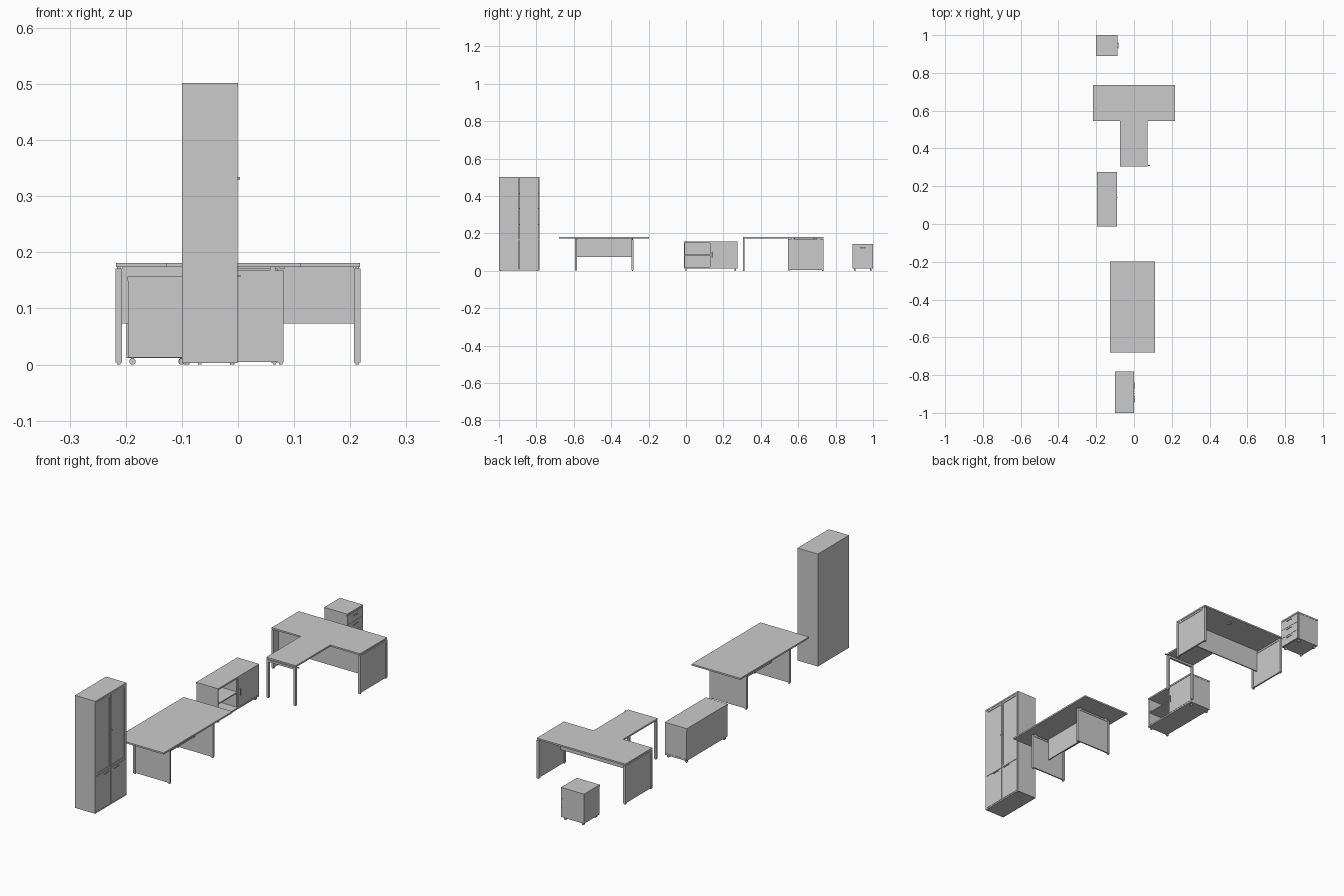
import bpy
from math import pi

if "Cube" in bpy.data.objects:
    bpy.data.objects.remove(bpy.data.objects["Cube"])


def box(name, x0, x1, y0, y1, z0, z1, bevel=0.0):
    bpy.ops.mesh.primitive_cube_add(size=1, location=((x0 + x1) / 2, (y0 + y1) / 2, (z0 + z1) / 2))
    o = bpy.context.object
    o.name = name
    o.scale = (x1 - x0, y1 - y0, z1 - z0)
    bpy.ops.object.transform_apply(location=False, rotation=False, scale=True)
    if bevel:
        m = o.modifiers.new("soft_edge", 'BEVEL')
        m.width, m.segments = bevel, 1
    return o


def cyl(name, r, h, loc, axis='z', sides=16):
    rot = {'x': (0, pi / 2, 0), 'y': (pi / 2, 0, 0), 'z': (0, 0, 0)}[axis]
    bpy.ops.mesh.primitive_cylinder_add(vertices=sides, radius=r, depth=h, location=loc, rotation=rot)
    bpy.context.object.name = name
    bpy.ops.object.shade_smooth_by_angle()


def handle(name, x, y, z, length, axis):
    # bar pull standing off a +x face on two posts
    cyl(name + "_bar", 0.0012, length, (x + 0.0045, y, z), axis, 10)
    for s in (-1, 1):
        d = s * length * 0.4
        py, pz = (y + d, z) if axis == 'y' else (y, z + d)
        cyl(name + "_post", 0.001, 0.005, (x + 0.002, py, pz), 'x', 8)


def casters(name, xs, ys, top):
    for x in xs:
        for y in ys:
            for s in (-1, 1):
                cyl(name + "_caster_wheel", 0.0055, 0.003, (x, y + s * 0.0025, 0.0055), 'y')
            box(name + "_caster_fork", x - 0.002, x + 0.002, y - 0.001, y + 0.001, 0.005, top)


def leg_frame(name, along, u0, u1, v0, v1, top):
    # panel leg: two posts and a top rail around a thinner panel
    # u runs along the leg (x or y), v is its thickness
    def part(n, a, b, c, d, z0, z1):
        if along == 'x':
            box(name + n, a, b, c, d, z0, z1)
        else:
            box(name + n, c, d, a, b, z0, z1)
    w = 0.010
    for a in (u0, u1 - w):
        part("_post", a, a + w, v0, v1, 0.004, top)
        part("_foot", a + 0.002, a + w - 0.002, v0 + 0.002, v1 - 0.002, 0, 0.004)
    part("_rail", u0 + w, u1 - w, v0, v1, top - 0.008, top)
    part("_panel", u0 + w, u1 - w, v0 + 0.002, v1 - 0.002, 0.005, top - 0.008)


# Tall cabinet
cx0, cy0, cy1 = -0.10, -1.0, -0.782
t = 0.005
box("cabinet_back", cx0, cx0 + 0.003, cy0 + t, cy1 - t, 0.008, 0.495)
for y in (cy0, cy1 - t):
    box("cabinet_side", cx0, -0.001, y, y + t, 0.003, 0.495)
box("cabinet_top", cx0, 0.0, cy0, cy1, 0.495, 0.502)
box("cabinet_base", cx0, -0.001, cy0 + t, cy1 - t, 0.003, 0.009)
box("cabinet_middle_shelf", cx0 + 0.003, -0.008, cy0 + t, cy1 - t, 0.163, 0.169)
for z in (0.245, 0.33, 0.41):
    box("cabinet_shelf", cx0 + 0.003, -0.012, cy0 + t, cy1 - t, z, z + 0.005)
for x in (cx0 + 0.01, -0.01):
    for y in (cy0 + 0.01, cy1 - 0.01):
        cyl("cabinet_foot", 0.004, 0.003, (x, y, 0.0015))
ym = (cy0 + cy1) / 2
for s in (-1, 1):
    a, b = sorted((ym + s * 0.0006, ym + s * 0.1035))
    box("lower_door", -0.006, -0.0005, a, b, 0.010, 0.166)
    handle("lower_door_handle", -0.0005, ym + s * 0.035, 0.158, 0.036, 'y')
    # upper framed door with recessed pane
    z0, z1, w = 0.168, 0.494, 0.009
    for p in (a, b - w):
        box("upper_door_stile", -0.006, -0.0005, p, p + w, z0, z1)
    for p in (z0, z1 - w):
        box("upper_door_rail", -0.006, -0.0005, a + w, b - w, p, p + w)
    box("upper_door_pane", -0.005, -0.003, a + w, b - w, z0 + w, z1 - w)
    cyl("upper_door_knob", 0.0025, 0.005, (0.001, ym + s * 0.006, 0.332), 'x')

# Meeting table
box("table_top", -0.128, 0.111, -0.68, -0.198, 0.174, 0.181)
for v in (-0.594, -0.292):
    leg_frame("table_leg", 'x', -0.099, 0.081, v, v + 0.010, 0.168)
    for x in (-0.08, 0.062):
        box("table_spacer", x - 0.005, x + 0.005, v + 0.002, v + 0.008, 0.168, 0.174)
box("table_modesty_panel", -0.012, -0.007, -0.584, -0.292, 0.073, 0.174)

# Low credenza with an open bay and one door
x0, x1, y0, y1 = -0.196, -0.09, -0.012, 0.276
box("credenza_top", x0 - 0.001, x1 + 0.001, y0, y1, 0.150, 0.157)
box("credenza_bottom", x0, x1, y0, y1, 0.013, 0.020)
box("credenza_back", x0, x0 + 0.004, y0 + 0.005, y1 - 0.005, 0.020, 0.150)
for y in (y0 + 0.001, 0.128, y1 - 0.006):
    box("credenza_upright", x0, x1 - (0.006 if y == 0.128 else 0.001), y, y + 0.005, 0.020, 0.150)
box("credenza_open_shelf", x0 + 0.004, x1 - 0.003, y0 + 0.006, 0.128, 0.083, 0.088)
box("credenza_door", x1 - 0.006, x1, 0.129, y1 - 0.001, 0.021, 0.149)
handle("credenza_door_handle", x1, 0.141, 0.086, 0.030, 'z')
casters("credenza", (x0 + 0.008, x1 - 0.010), (y0 + 0.012, y1 - 0.012), 0.013)

# T-shaped desk: main top, two panel legs, modesty panel
box("desk_top", -0.217, 0.217, 0.546, 0.736, 0.174, 0.181)
for v in (-0.218, 0.207):
    leg_frame("desk_leg", 'y', 0.546, 0.736, v, v + 0.011, 0.171)
    for y in (0.57, 0.71):
        box("desk_spacer", v + 0.002, v + 0.009, y - 0.006, y + 0.006, 0.171, 0.174)
box("desk_modesty_panel", -0.207, 0.207, 0.578, 0.583, 0.073, 0.174)
box("desk_cable_clip", 0.034, 0.048, 0.68, 0.70, 0.170, 0.174)

# Desk return with an open end frame
box("return_top", -0.074, 0.071, 0.304, 0.546, 0.174, 0.181)
for x in (-0.073, 0.060):
    box("return_leg", x, x + 0.010, 0.304, 0.314, 0.003, 0.171)
    box("return_foot", x + 0.002, x + 0.008, 0.306, 0.312, 0, 0.003)
    box("return_spacer", x + 0.014, x + 0.024, 0.306, 0.312, 0.171, 0.174)
box("return_rail", -0.063, 0.060, 0.304, 0.314, 0.162, 0.171)

# Mobile pedestal with three drawers
x0, x1, y0, y1 = -0.2, -0.087, 0.890, 1.0
box("pedestal_top", x0, x1, y0, y1, 0.137, 0.144)
box("pedestal_body", x0 + 0.001, x1 - 0.006, y0 + 0.001, y1 - 0.001, 0.012, 0.137)
yc = (y0 + y1) / 2
for i in range(3):
    z = 0.013 + i * 0.041
    box("pedestal_drawer", x1 - 0.0055, x1, y0 + 0.001, y1 - 0.001, z, z + 0.040)
    handle("pedestal_drawer_handle", x1, yc, z + 0.028, 0.032, 'y')
casters("pedestal", (x0 + 0.012, x1 - 0.014), (y0 + 0.012, y1 - 0.012), 0.012)
